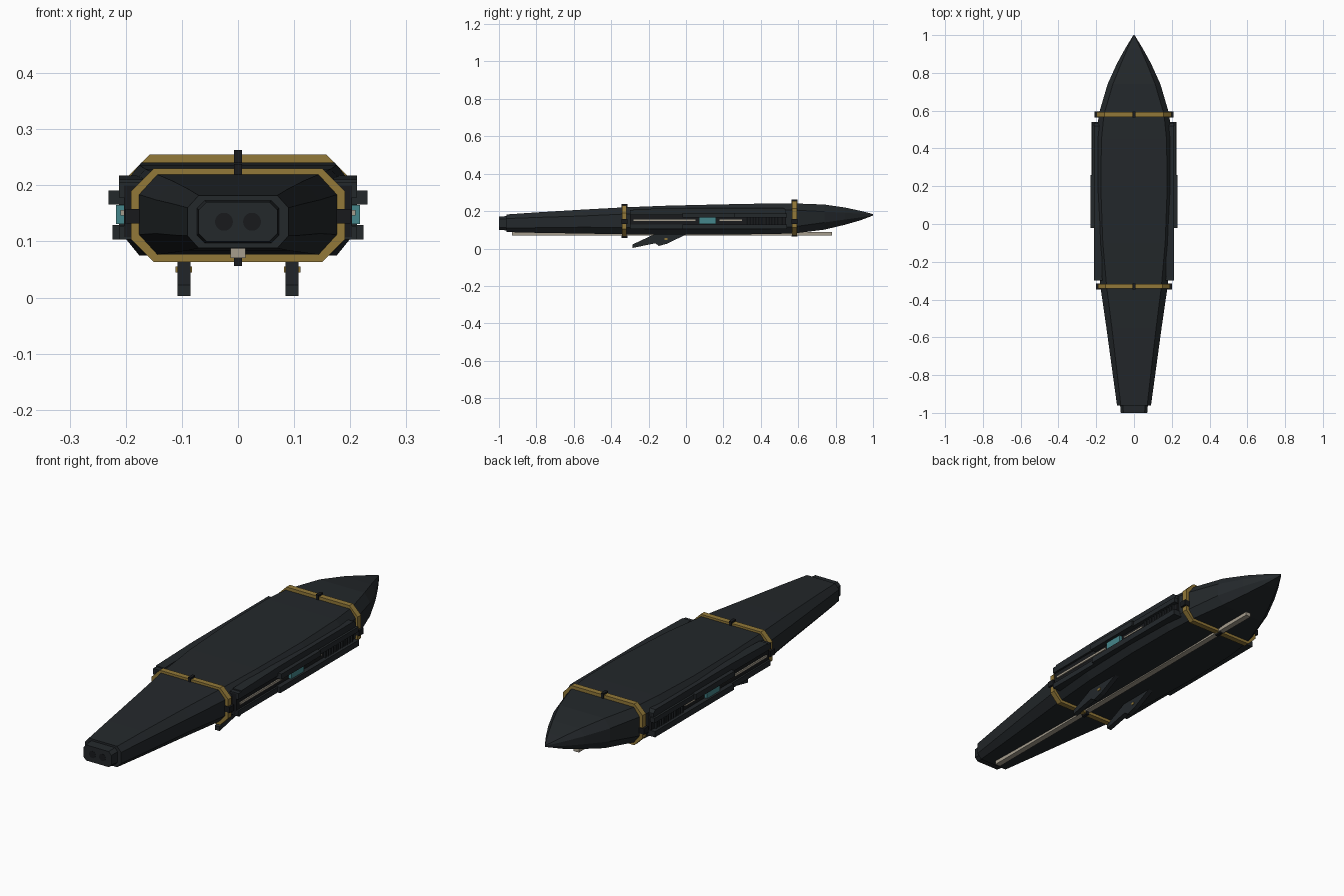
import bpy, bmesh, math
from mathutils import Vector

if "Cube" in bpy.data.objects:
    bpy.data.objects.remove(bpy.data.objects["Cube"])


def mat(name, c):
    m = bpy.data.materials.new(name)
    m.diffuse_color = (*c, 1)
    m.use_nodes = True
    m.node_tree.nodes["Principled BSDF"].inputs["Base Color"].default_value = m.diffuse_color
    return m


DARK = mat("dark_hull", (0.017, 0.021, 0.024))
BLACK = mat("black_trim", (0.009, 0.010, 0.012))
GOLD = mat("brass", (0.29, 0.19, 0.04))
TEAL = mat("teal_glass", (0.06, 0.24, 0.26))
STEEL = mat("warm_steel", (0.38, 0.34, 0.27))


def finish(bm, name, m):
    bmesh.ops.recalc_face_normals(bm, faces=bm.faces)
    me = bpy.data.meshes.new(name)
    bm.to_mesh(me)
    bm.free()
    ob = bpy.data.objects.new(name, me)
    bpy.context.collection.objects.link(ob)
    me.materials.append(m)
    return ob


def octagon(y, hw, zb, zt, cx, cz):
    """Chamfered rectangle in the XZ plane."""
    return [Vector((x, y, z)) for x, z in (
        (hw, zb + cz), (hw, zt - cz), (hw - cx, zt), (cx - hw, zt),
        (-hw, zt - cz), (-hw, zb + cz), (cx - hw, zb), (hw - cx, zb))]


def loft(name, sections, m):
    bm = bmesh.new()
    rows = [[bm.verts.new(p) for p in s] for s in sections]
    for a, b in zip(rows, rows[1:]):
        for i in range(8):
            j = (i + 1) % 8
            bm.faces.new((a[i], a[j], b[j], b[i]))
    bm.faces.new(rows[0])
    bm.faces.new(rows[-1])
    return finish(bm, name, m)


def box(name, x, y, z, m, mirror=False):
    """Box from (min, max) pairs, optionally mirrored across x = 0."""
    bm = bmesh.new()
    for s in ((1, -1) if mirror else (1,)):
        vs = bmesh.ops.create_cube(bm, size=1)["verts"]
        for v in vs:
            v.co = [(r[0] + r[1]) / 2 + c * (r[1] - r[0]) for r, c in zip((x, y, z), v.co)]
            v.co.x *= s
    return finish(bm, name, m)


def ring(name, y, outer, inner, t=0.0125):
    """Octagonal hoop band."""
    bm = bmesh.new()
    loops = [[bm.verts.new(p) for p in octagon(y + d, *o)]
             for d, o in ((-t, inner), (-t, outer), (t, outer), (t, inner))]
    for k in range(4):
        a, b = loops[k], loops[(k + 1) % 4]
        for i in range(8):
            j = (i + 1) % 8
            bm.faces.new((a[i], a[j], b[j], b[i]))
    return finish(bm, name, GOLD)


def plate(name, pts, x0, x1, m):
    """Side profile (y, z) extruded in x and mirrored."""
    bm = bmesh.new()
    for s in (1, -1):
        a = [bm.verts.new((s * x0, y, z)) for y, z in pts]
        b = [bm.verts.new((s * x1, y, z)) for y, z in pts]
        bm.faces.new(a)
        bm.faces.new(b)
        for i in range(len(pts)):
            j = (i + 1) % len(pts)
            bm.faces.new((a[i], a[j], b[j], b[i]))
    return finish(bm, name, m)


# Main hull: y, half width, bottom, top, chamfer x, chamfer z
hull = [(-0.96, .09, .088, .182, .020, .022), (-0.80, .112, .084, .193, .024, .027),
        (-0.55, .146, .080, .208, .029, .034), (-0.33, .178, .076, .220, .033, .036),
        (-0.10, .195, .075, .229, .030, .034), (0.20, .202, .075, .236, .026, .032),
        (0.45, .198, .077, .241, .026, .033), (0.58, .187, .081, .241, .028, .036),
        (0.74, .140, .101, .235, .028, .038), (0.85, .090, .127, .219, .022, .028),
        (0.93, .046, .150, .202, .012, .016), (1.0, .003, .176, .184, .001, .002)]
loft("hull", [octagon(*h) for h in hull], DARK)

# Tail block with twin nozzles
loft("tail_block", [octagon(-1.0, .070, .100, .170, .014, .014),
                    octagon(-0.95, .074, .096, .174, .014, .014)], DARK)
bm = bmesh.new()
for s in (-1, 1):
    vs = bmesh.ops.create_cone(bm, cap_ends=True, segments=20, radius1=.016,
                               radius2=.016, depth=.02)["verts"]
    for v in vs:
        x, y, z = v.co
        v.co = (x + s * .025, z - .991, y + .135)
finish(bm, "tail_nozzles", BLACK)

# Brass hoops with dark clamps
hoops = {"rear": (-0.33, (.191, .063, .230, .041, .041), (.174, .078, .216, .033, .036)),
         "front": (0.58, (.198, .070, .255, .041, .041), (.180, .085, .238, .028, .036))}
for n, (y, o, i) in hoops.items():
    ring(n + "_hoop", y, o, i)
    yr = (y - .016, y + .016)
    box(n + "_top_clamp", (-.007, .007), yr, (o[2] - .016, o[2] + .008), BLACK)
    box(n + "_bottom_clamp", (-.007, .007), yr, (o[1] - .007, o[1] + .016), BLACK)
    box(n + "_side_clamps", (.175, o[0] + .010), yr, (.132, .158), BLACK, True)

# Keel rail
box("keel_rail", (-.013, .013), (-.93, .78), (.070, .087), STEEL)

# Side bays: backing, upper and lower rails, windows
box("bay_backing", (.165, .203), (-.30, .535), (.108, .200), BLACK, True)
box("upper_rail", (.170, .2125), (-.30, .535), (.178, .217 - .012), DARK, True)
plate("upper_shelf", [(-.28, .205), (-.28, .210), (-.02, .217), (.52, .217), (.535, .205)],
      .17, .2125, DARK)
box("upper_cover_front", (.200, .222), (.26, .54), (.166, .188), DARK, True)
box("upper_cover_mid", (.200, .231), (-.02, .26), (.166, .191), DARK, True)
box("lower_rail", (.170, .211), (-.30, .0), (.103, .127), DARK, True)
box("lower_cover", (.170, .224), (-.02, .54), (.103, .129), DARK, True)
box("side_window", (.200, .2175), (.07, .16), (.131, .165), TEAL, True)
box("rear_silver_bar", (.200, .209), (-.28, .05), (.146, .156), STEEL, True)
box("front_silver_bar", (.200, .207), (.18, .30), (.146, .154), STEEL, True)

# Cooling ribs along the front of each bay
for k in range(12):
    y = .32 + k * .017
    box(f"bay_rib_{k + 1}", (.200, .212), (y, y + .008), (.128, .167), DARK, True)

# Swept belly fins with brass pins
plate("belly_fins", [(-.285, .003), (-.285, .022), (-.15, .085), (.02, .085),
                     (-.10, .026), (-.145, .014), (-.165, .028)], .085, .108, DARK)
box("fin_pins", (.082, .111), (-.115, -.10), (.045, .055), GOLD, True)
